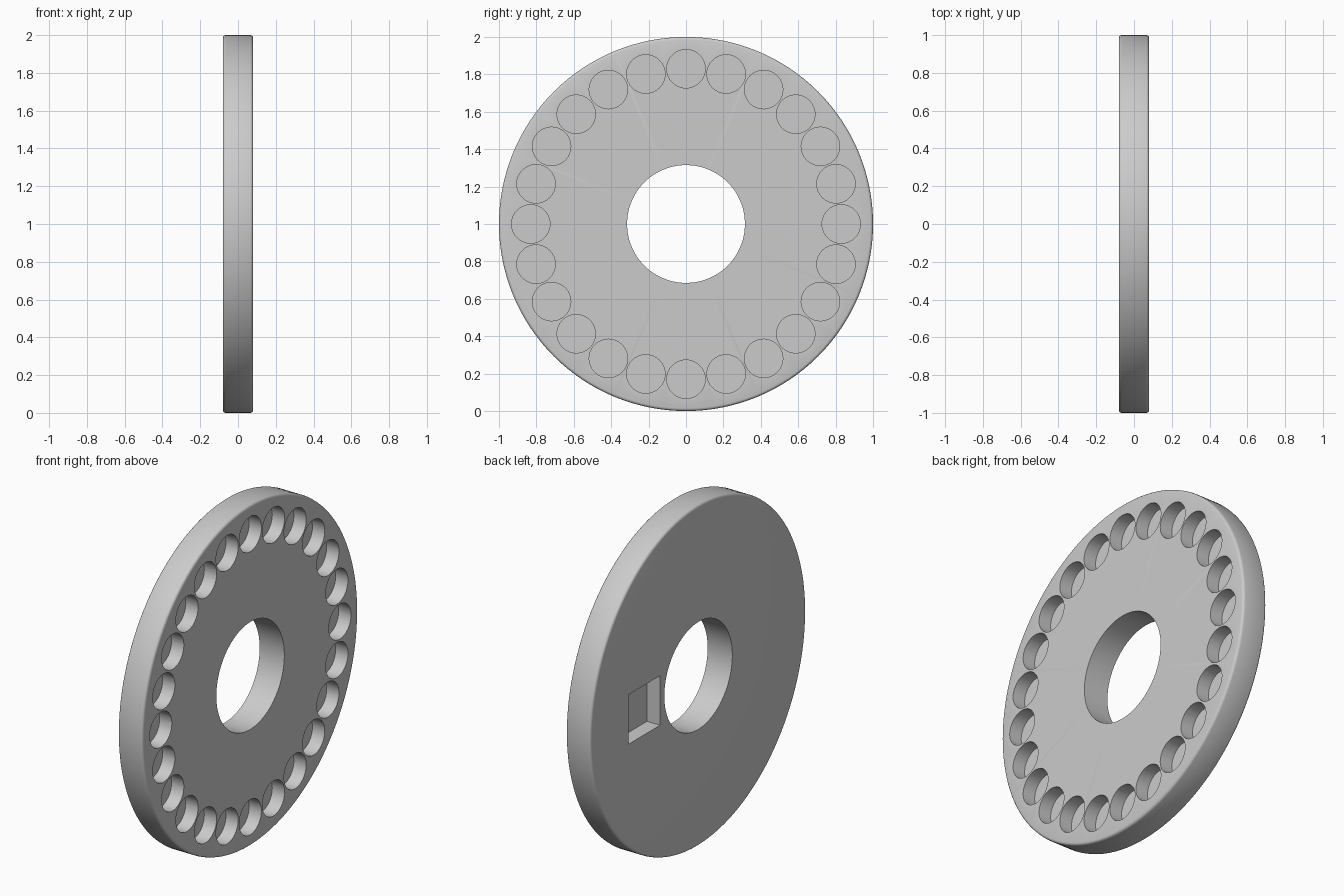
import bpy
import bmesh
from math import cos, sin, radians, pi
from mathutils import Matrix, Vector

RADIUS = 1.0
HALF = 0.08          # half thickness along x
BORE = 0.315
ROUND = 0.015
RING, PITS, PIT_R, PIT_DEPTH = 0.83, 24, 0.103, 0.08
SLOT_Y, SLOT_SIZE, SLOT_DEPTH = 0.5, 0.29, 0.085
CENTRE = Vector((0, 0, RADIUS))

cube = bpy.data.objects.get("Cube")
if cube:
    bpy.data.objects.remove(cube, do_unlink=True)

grey = bpy.data.materials.new("plain_grey")
grey.use_nodes = True
colour = (0.6, 0.6, 0.6, 1)
grey.diffuse_color = colour
grey.node_tree.nodes["Principled BSDF"].inputs["Base Color"].default_value = colour


def make_object(name, bm):
    bmesh.ops.recalc_face_normals(bm, faces=bm.faces)
    mesh = bpy.data.meshes.new(name)
    bm.to_mesh(mesh)
    bm.free()
    mesh.materials.append(grey)
    obj = bpy.data.objects.new(name, mesh)
    bpy.context.collection.objects.link(obj)
    return obj


def lathe_x(name, profile, steps):
    """Spin a closed (x, radius) profile around the wheel axis."""
    bm = bmesh.new()
    verts = [bm.verts.new(CENTRE + Vector((x, 0, r))) for x, r in profile]
    edges = [bm.edges.new((v, verts[i - 1])) for i, v in enumerate(verts)]
    bmesh.ops.spin(bm, geom=verts + edges, cent=CENTRE, axis=(1, 0, 0),
                   angle=2 * pi, steps=steps, use_merge=True)
    bmesh.ops.remove_doubles(bm, verts=bm.verts, dist=0.0001)
    return make_object(name, bm)


# Disc with softened outer edges and a central bore
corner = [(HALF - ROUND + ROUND * sin(radians(a)),
           RADIUS - ROUND + ROUND * cos(radians(a))) for a in (0, 30, 60, 90)]
profile = [(-HALF, BORE)] + [(-x, r) for x, r in reversed(corner)]
profile += corner + [(HALF, BORE)]
disc = lathe_x("wheel_disc", profile, 128)

# Ring of round pits in the +x face
bm = bmesh.new()
for i in range(PITS):
    a = 2 * pi * i / PITS
    spot = CENTRE + Vector((HALF, RING * cos(a), RING * sin(a)))
    bmesh.ops.create_cone(bm, cap_ends=True, segments=32, radius1=PIT_R,
                          radius2=PIT_R, depth=2 * PIT_DEPTH,
                          matrix=Matrix.Translation(spot) @ Matrix.Rotation(pi / 2, 4, 'Y'))
pits = make_object("pit_cutter", bm)

# Square pocket in the -x face
bm = bmesh.new()
place = Matrix.Translation(CENTRE + Vector((-HALF, SLOT_Y, -0.01)))
size = Matrix.Diagonal((2 * SLOT_DEPTH, SLOT_SIZE, SLOT_SIZE, 1))
bmesh.ops.create_cube(bm, size=1, matrix=place @ size)
pocket = make_object("pocket_cutter", bm)

for cutter in (pits, pocket):
    cutter.hide_render = True
    cut = disc.modifiers.new(cutter.name, 'BOOLEAN')
    cut.operation = 'DIFFERENCE'
    cut.solver = 'EXACT'
    cut.object = cutter

# Bake the cuts, then drop the cutters
bpy.context.view_layer.update()
graph = bpy.context.evaluated_depsgraph_get()
baked = bpy.data.meshes.new_from_object(disc.evaluated_get(graph))
disc.modifiers.clear()
disc.data = baked
for cutter in (pits, pocket):
    bpy.data.objects.remove(cutter, do_unlink=True)

bpy.ops.object.select_all(action='DESELECT')
disc.select_set(True)
bpy.context.view_layer.objects.active = disc
bpy.ops.object.shade_smooth_by_angle(angle=radians(35))
